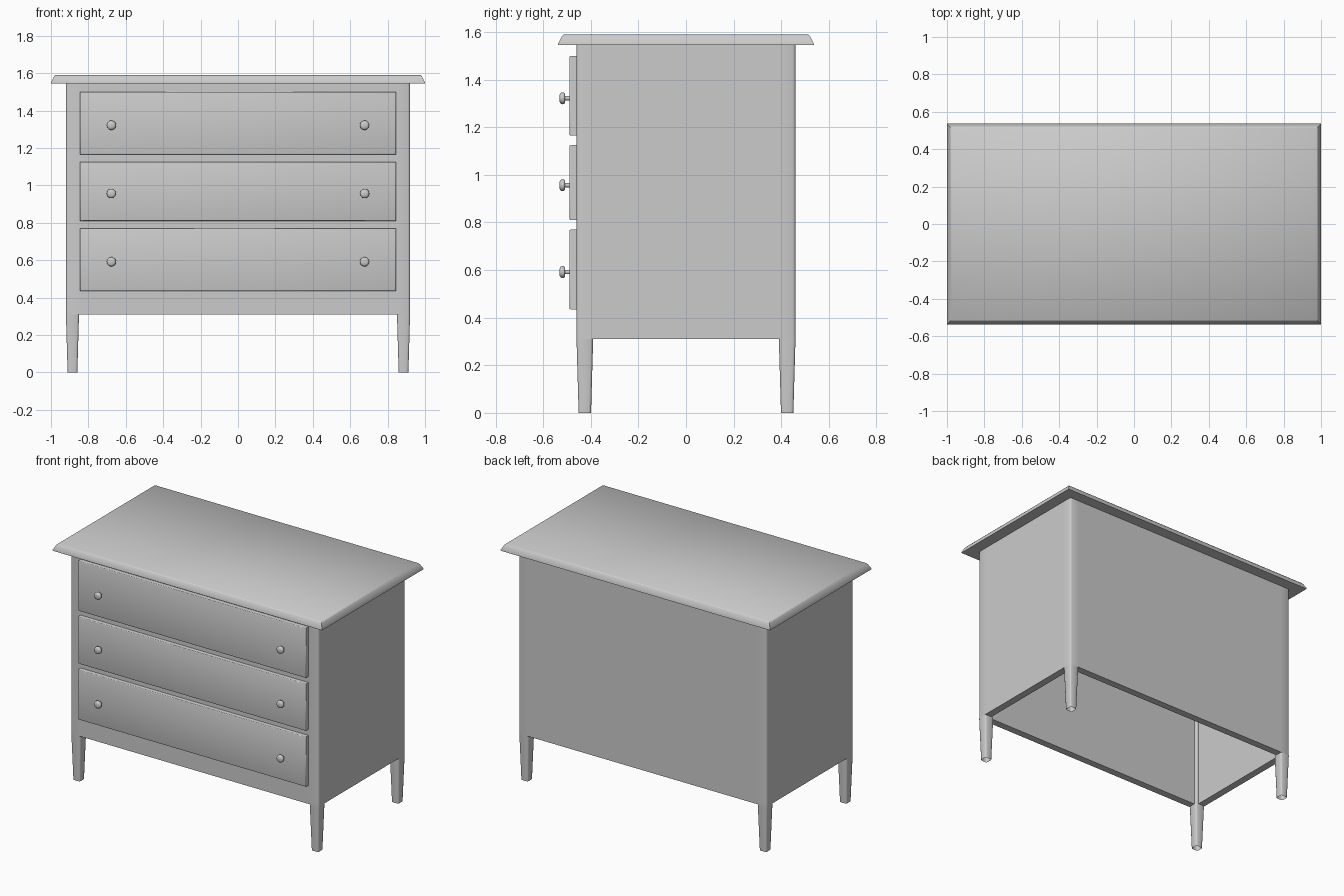
import bpy, bmesh
from math import sin, cos, pi, radians

if "Cube" in bpy.data.objects:
    bpy.data.objects.remove(bpy.data.objects["Cube"], do_unlink=True)

# One plain grey for the whole chest
GREY = (0.6, 0.6, 0.6, 1)
grey = bpy.data.materials.new("plain grey")
grey.use_nodes = True
grey.diffuse_color = GREY
grey.node_tree.nodes["Principled BSDF"].inputs["Base Color"].default_value = GREY


def finish(name, bm, angle=50):
    bmesh.ops.recalc_face_normals(bm, faces=bm.faces)
    mesh = bpy.data.meshes.new(name)
    bm.to_mesh(mesh)
    bm.free()
    obj = bpy.data.objects.new(name, mesh)
    bpy.context.collection.objects.link(obj)
    mesh.materials.append(grey)
    bpy.ops.object.select_all(action='DESELECT')
    obj.select_set(True)
    bpy.context.view_layer.objects.active = obj
    bpy.ops.object.shade_smooth_by_angle(angle=radians(angle))
    return obj


def loft(name, rings, cap_start=False, cap_end=False):
    """Skin a stack of matching closed rings."""
    bm = bmesh.new()
    loops = [[bm.verts.new(p) for p in ring] for ring in rings]
    n = len(loops[0])
    for a, b in zip(loops, loops[1:]):
        for i in range(n):
            j = (i + 1) % n
            bm.faces.new((a[i], a[j], b[j], b[i]))
    if cap_start:
        bm.faces.new(loops[0])
    if cap_end:
        bm.faces.new(loops[-1])
    return finish(name, bm)


def rect(hx, hy, z, cx=0, cy=0):
    return [(cx + sx * hx, cy + sy * hy, z)
            for sx, sy in ((1, 1), (-1, 1), (-1, -1), (1, -1))]


def rounded_rect(hx, hy, z, r, post=0, cx=0, cy=0):
    """Rectangle with rounded corners and optional points at post width."""
    pts = []
    for k, (sx, sy) in enumerate(((1, 1), (-1, 1), (-1, -1), (1, -1))):
        ox, oy = cx + sx * (hx - r), cy + sy * (hy - r)
        for step in range(3):
            a = (k + step / 2) * pi / 2
            x, y = ox + r * cos(a), oy + r * sin(a)
            tx, ty = -sin(a) * (post - r), cos(a) * (post - r)
            if post and step == 0:
                pts.append((x - tx, y - ty, z))
            pts.append((x, y, z))
            if post and step == 2:
                pts.append((x + tx, y + ty, z))
    return pts


W, D = 0.92, 0.46            # carcass half width and half depth
BASE, TOP = 0.31, 1.545      # carcass bottom and top
WALL, POST = 0.05, 0.07

# Hollow carcass, open underneath
loft("carcass", [
    rounded_rect(W - WALL, D - WALL, TOP, 0.005, 0.03),
    rounded_rect(W - WALL, D - WALL, BASE, 0.005, 0.03),
    rounded_rect(W, D, BASE, 0.012, POST),
    rounded_rect(W, D, TOP, 0.012, POST)])

# Overhanging top board with a sloped edge
loft("top_board", [
    rect(1 - inset, 0.537 - inset, z) for inset, z in
    ((0, TOP), (0, 1.551), (0.016, 1.582), (0.024, 1.59))],
    cap_start=True, cap_end=True)

# Tapered legs running up inside as corner posts
for side, sx in (("left", 1), ("right", -1)):
    for end, sy in (("front", -1), ("back", 1)):
        loft(f"{end}_{side}_leg", [
            rounded_rect(h, h, z, 0.01, 0, sx * (W - POST / 2), sy * (D - POST / 2))
            for h, z in ((0.026, 0), (0.035, BASE), (0.032, BASE + 0.002), (0.032, TOP))])

# Drawer fronts, each with two turned knobs
KNOB = ((0.009, -0.485), (0.009, -0.508), (0.018, -0.508), (0.024, -0.512),
        (0.025, -0.518), (0.023, -0.526), (0.015, -0.531))
for label, low, high in (("lower", 0.435, 0.77), ("middle", 0.81, 1.125),
                         ("upper", 1.165, 1.5)):
    bm = bmesh.new()
    bmesh.ops.create_cube(bm, size=1)
    bmesh.ops.scale(bm, verts=bm.verts, vec=(1.69, 0.035, high - low))
    bmesh.ops.translate(bm, verts=bm.verts, vec=(0, -0.4725, (low + high) / 2))
    front = [e for e in bm.edges if all(v.co.y < -0.48 for v in e.verts)]
    bmesh.ops.bevel(bm, geom=front, offset=0.006, segments=2, profile=0.5, affect='EDGES')
    finish(f"{label}_drawer", bm)

    zc = (low + high) / 2 - 0.011
    for side, x in (("left", 0.677), ("right", -0.677)):
        loft(f"{label}_{side}_knob", [
            [(x + r * cos(t * pi / 12), y, zc + r * sin(t * pi / 12)) for t in range(24)]
            for r, y in KNOB], cap_end=True)
